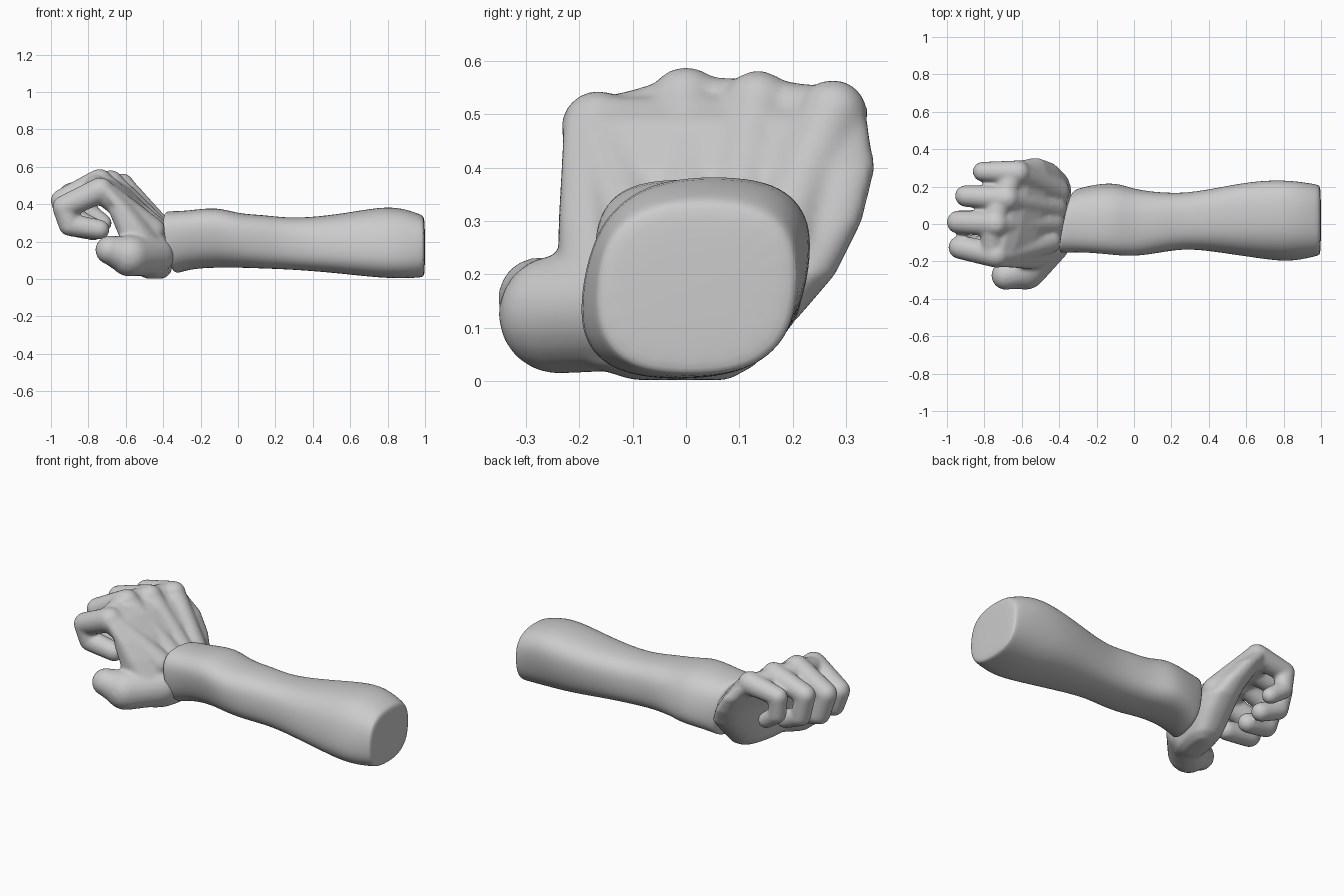
import bpy, bmesh, math
from mathutils import Vector

if "Cube" in bpy.data.objects:
    bpy.data.objects.remove(bpy.data.objects["Cube"])


def squircle(n, power):
    """Unit rounded-square outline."""
    pts = []
    for i in range(n):
        a = 2 * math.pi * i / n
        c, s = math.cos(a), math.sin(a)
        pts.append((math.copysign(abs(c) ** (2 / power), c),
                    math.copysign(abs(s) ** (2 / power), s)))
    return pts


def loft(bm, rings):
    """Skin a list of point rings and close both ends."""
    vr = [[bm.verts.new(p) for p in r] for r in rings]
    n = len(vr[0])
    for a, b in zip(vr, vr[1:]):
        for i in range(n):
            bm.faces.new((a[i], a[(i + 1) % n], b[(i + 1) % n], b[i]))
    bm.faces.new(vr[0])
    bm.faces.new(vr[-1])


def capsule(bm, a, b):
    """Tapered limb segment with round ends; a and b are x, y, z, radius."""
    p, q = Vector(a[:3]), Vector(b[:3])
    axis = (q - p).normalized()
    u = axis.orthogonal().normalized()
    w = axis.cross(u)
    rings = []
    for c, r, start in ((p, a[3], -85), (q, b[3], 0)):
        for k in range(6):
            t = math.radians(start + 17 * k)
            ctr, rad = c + axis * r * math.sin(t), r * math.cos(t)
            rings.append([ctr + rad * (u * math.cos(i * math.pi / 10) + w * math.sin(i * math.pi / 10))
                          for i in range(20)])
    loft(bm, rings)


def finish(bm, name):
    bmesh.ops.recalc_face_normals(bm, faces=bm.faces[:])
    me = bpy.data.meshes.new(name)
    bm.to_mesh(me)
    bm.free()
    ob = bpy.data.objects.new(name, me)
    bpy.context.collection.objects.link(ob)
    return ob


# Forearm: sections as x, y min, y max, z min, z max, sideways lean of the top
sections = [
    (-0.365, -0.15, 0.175, 0.03, 0.36, -0.02),
    (-0.355, -0.155, 0.185, 0.03, 0.365, -0.02),
    (-0.26, -0.145, 0.205, 0.055, 0.365, -0.03),
    (-0.11, -0.16, 0.22, 0.06, 0.39, -0.035),
    (0.00, -0.175, 0.185, 0.06, 0.35, -0.02),
    (0.14, -0.155, 0.17, 0.055, 0.345, 0.0),
    (0.28, -0.13, 0.165, 0.05, 0.325, 0.0),
    (0.48, -0.155, 0.20, 0.035, 0.34, 0.02),
    (0.66, -0.18, 0.23, 0.015, 0.37, 0.03),
    (0.83, -0.20, 0.23, 0.00, 0.395, 0.04),
    (0.96, -0.175, 0.215, 0.005, 0.355, 0.02),
    (0.99, -0.17, 0.21, 0.01, 0.34, 0.01),
    (1.00, -0.15, 0.19, 0.025, 0.315, 0.01),
]
rings = []
for x, y0, y1, z0, z1, lean in sections:
    slant = max(0, min(1, (-0.05 - x) / 0.3))   # oblique wrist cuff
    ring = []
    for u, v in squircle(20, 2.6):
        y = (y0 + y1) / 2 + u * (y1 - y0) / 2 + lean * v
        z = (z0 + z1) / 2 + v * (z1 - z0) / 2
        ring.append((x + slant * (0.2 * y - 0.13 * (z - 0.2)), y, z))
    rings.append(ring)
bm = bmesh.new()
loft(bm, rings)
arm = finish(bm, "forearm")
sub = arm.modifiers.new("smooth", "SUBSURF")
sub.levels = sub.render_levels = 2

# Palm: horizontal slices as z, x centre, half thickness, y min, y max
slices = [
    (0.002, -0.43, 0.04, -0.10, 0.08),
    (0.03, -0.44, 0.085, -0.19, 0.13),
    (0.07, -0.45, 0.105, -0.22, 0.165),
    (0.13, -0.455, 0.115, -0.23, 0.22),
    (0.20, -0.465, 0.12, -0.24, 0.28),
    (0.30, -0.515, 0.10, -0.24, 0.33),
    (0.40, -0.585, 0.09, -0.235, 0.355),
    (0.49, -0.665, 0.075, -0.23, 0.34),
    (0.53, -0.70, 0.045, -0.20, 0.31),
]
bm = bmesh.new()
outline = squircle(40, 2.5)
rings = []
for z, xc, t, y0, y1 in slices:
    ring = []
    for u, v in outline:
        y = (y0 + y1) / 2 + v * (y1 - y0) / 2
        ring.append((xc + t * u + 0.2 * (y - 0.05), y, z))
    rings.append(ring)
loft(bm, rings)

# Digits: joint positions with radii, knuckle to tip, thumb last
digits = [
    [(-0.735, -0.165, 0.475, .07), (-0.93, -0.125, 0.385, .063), (-0.90, -0.12, 0.29, .06), (-0.74, -0.12, 0.265, .054)],
    [(-0.74, 0.0, 0.52, .07), (-0.94, 0.01, 0.42, .062), (-0.90, 0.015, 0.29, .06), (-0.77, 0.02, 0.26, .054)],
    [(-0.68, 0.135, 0.515, .068), (-0.90, 0.15, 0.455, .058), (-0.87, 0.15, 0.32, .056), (-0.76, 0.14, 0.27, .052)],
    [(-0.62, 0.275, 0.50, .066), (-0.81, 0.28, 0.47, .053), (-0.80, 0.275, 0.36, .051), (-0.72, 0.265, 0.30, .046)],
    [(-0.45, -0.10, 0.13, .11), (-0.58, -0.24, 0.125, .112), (-0.685, -0.275, 0.155, .078)],
]
for joints in digits:
    for a, b in zip(joints, joints[1:]):
        capsule(bm, a, b)

# Webs between knuckles and tendon ridges down the back of the hand
for a, b in zip(digits[:3], digits[1:4]):
    capsule(bm, (a[0][0] - .02, a[0][1], a[0][2] - .01, .062), (b[0][0] - .02, b[0][1], b[0][2] - .01, .062))
for d in digits[:4]:
    x, y, z, r = d[0]
    capsule(bm, (x, y, z, r * 0.95), (-0.44 + 0.1 * y, y * 0.6 + 0.01, 0.26, 0.07))
# Thumb web
capsule(bm, (-0.56, -0.18, 0.2, 0.06), (-0.63, -0.175, 0.37, 0.06))
hand = finish(bm, "hand")

# Fuse palm and digits into one soft skin
rm = hand.modifiers.new("fuse", "REMESH")
rm.mode = "VOXEL"
rm.voxel_size = 0.01
rm.use_smooth_shade = True
sm = hand.modifiers.new("soften", "SMOOTH")
sm.factor = 0.5
sm.iterations = 10

for ob, angle in ((arm, 50), (hand, 80)):
    bpy.ops.object.select_all(action="DESELECT")
    ob.select_set(True)
    bpy.context.view_layer.objects.active = ob
    bpy.ops.object.shade_smooth_by_angle(angle=math.radians(angle))
